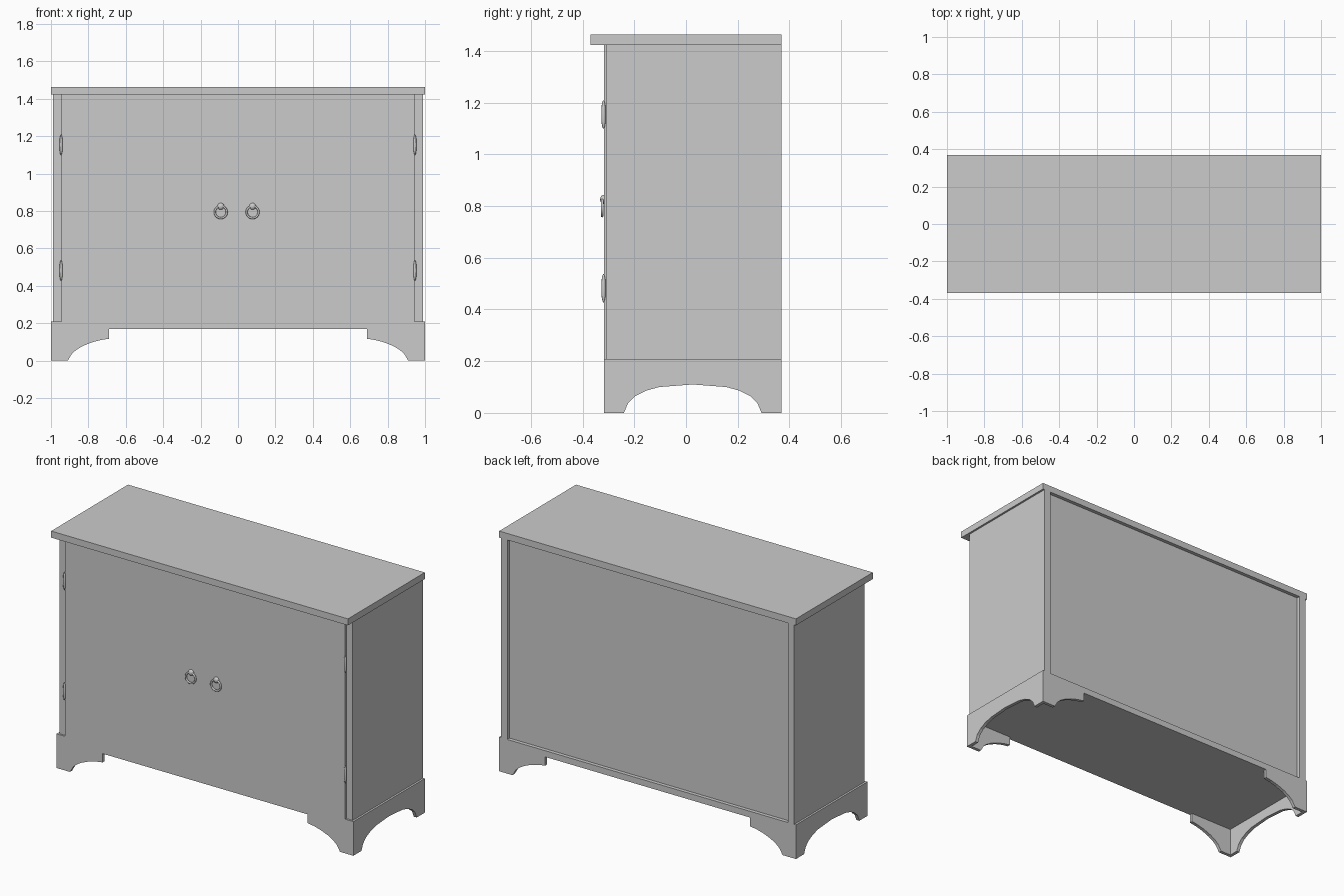
import bpy, bmesh, math
from mathutils import Matrix, Vector

if "Cube" in bpy.data.objects:
    bpy.data.objects.remove(bpy.data.objects["Cube"])


def finish(name, bm, smooth=False):
    bmesh.ops.recalc_face_normals(bm, faces=bm.faces)
    mesh = bpy.data.meshes.new(name)
    if smooth:
        for f in bm.faces:
            f.smooth = True
    bm.to_mesh(mesh)
    bm.free()
    ob = bpy.data.objects.new(name, mesh)
    bpy.context.collection.objects.link(ob)
    return ob


def box(name, x, y, z):
    bm = bmesh.new()
    size = (x[1] - x[0], y[1] - y[0], z[1] - z[0])
    mid = Vector((sum(x) / 2, sum(y) / 2, sum(z) / 2))
    bmesh.ops.create_cube(bm, size=1, matrix=Matrix.Translation(mid) @ Matrix.Diagonal((*size, 1)))
    return finish(name, bm)


def prism(name, points, depth):
    """Extrude a closed 3D outline along the depth vector."""
    bm = bmesh.new()
    face = bm.faces.new([bm.verts.new(p) for p in points])
    geo = bmesh.ops.extrude_face_region(bm, geom=[face])["geom"]
    verts = [v for v in geo if isinstance(v, bmesh.types.BMVert)]
    bmesh.ops.translate(bm, verts=verts, vec=depth)
    return finish(name, bm)


def lathe(name, profile, center, steps=12):
    """Spin (radius, z) points round a vertical axis."""
    bm = bmesh.new()
    vs = [bm.verts.new((r, 0, z)) for r, z in profile]
    edges = [bm.edges.new(p) for p in zip(vs, vs[1:])]
    bmesh.ops.spin(bm, geom=vs + edges, axis=(0, 0, 1), cent=(0, 0, 0),
                   angle=math.tau, steps=steps)
    bmesh.ops.remove_doubles(bm, verts=bm.verts, dist=1e-5)
    bmesh.ops.translate(bm, verts=bm.verts, vec=center)
    return finish(name, bm, True)


FRONT, BACK = -0.318, 0.37
SKIRT = 0.02          # thickness of the foot boards
BASE_TOP = 0.208

# Top slab and base board
box("top", (-1, 1), (-0.37, BACK), (1.423, 1.463))
box("base_board", (-1 + SKIRT, 1 - SKIRT), (FRONT, BACK), (0.17, BASE_TOP))

# Recessed back panel
box("back_panel", (-0.945, 0.945), (0.33, 0.348), (BASE_TOP, 1.423))

# Foot outlines: front bracket (distance from centre, z) and half of the side arch
bracket = [(0.91, 0), (0.888, 0.037), (0.865, 0.057), (0.83, 0.078), (0.78, 0.098),
           (0.735, 0.11), (0.69, 0.117), (0.69, 0.17)]
arch = [(0.266, 0), (0.25, 0.038), (0.222, 0.065), (0.18, 0.086), (0.13, 0.1)]
mid_y = (FRONT + BACK) / 2

for side, s in (("left", -1), ("right", 1)):
    # Side wall and the door next to it
    box(side + "_side", sorted((s * 0.945, s * 0.988)), (-0.307, BACK), (BASE_TOP, 1.423))
    box(side + "_door", sorted((s * 0.001, s * 0.944)), (FRONT, -0.28), (BASE_TOP, 1.423))

    # Side skirt with an arch cut between the feet
    pts = [(s, FRONT, BASE_TOP), (s, FRONT, 0)]
    pts += [(s, mid_y - d, z) for d, z in arch] + [(s, mid_y, 0.11)]
    pts += [(s, mid_y + d, z) for d, z in reversed(arch)]
    pts += [(s, BACK, 0), (s, BACK, BASE_TOP)]
    prism(side + "_skirt", pts, (-s * SKIRT, 0, 0))

    # Bracket feet at front and back
    inner = 1 - SKIRT
    outline = [(inner, 0.17), (inner, 0)] + bracket
    for end, y, d in (("front", FRONT, SKIRT), ("back", BACK, -SKIRT)):
        prism(f"{side}_{end}_foot", [(s * x, y, z) for x, z in outline], (0, d, 0))

    # Hinge barrels with tapered ends
    barrel = [(0, -0.056), (0.004, -0.05), (0.007, -0.035), (0.008, 0),
              (0.007, 0.035), (0.004, 0.05), (0, 0.056)]
    for level, z in (("lower", 0.482), ("upper", 1.154)):
        lathe(f"{side}_{level}_hinge", barrel, (s * 0.946, -0.319, z))

    # Ring pull hanging from a small knob
    px = -0.092 if s < 0 else 0.078
    bpy.ops.mesh.primitive_torus_add(major_radius=0.032, minor_radius=0.0055,
                                     major_segments=32, minor_segments=10,
                                     location=(px, -0.324, 0.794),
                                     rotation=(math.pi / 2, 0, 0))
    bpy.context.object.name = side + "_ring_pull"
    bpy.ops.object.shade_smooth()
    bm = bmesh.new()
    bmesh.ops.create_uvsphere(bm, u_segments=20, v_segments=12, radius=0.018,
                              matrix=Matrix.Translation((px, -0.319, 0.825))
                              @ Matrix.Diagonal((1, 0.72, 1, 1)))
    finish(side + "_knob", bm, True)
